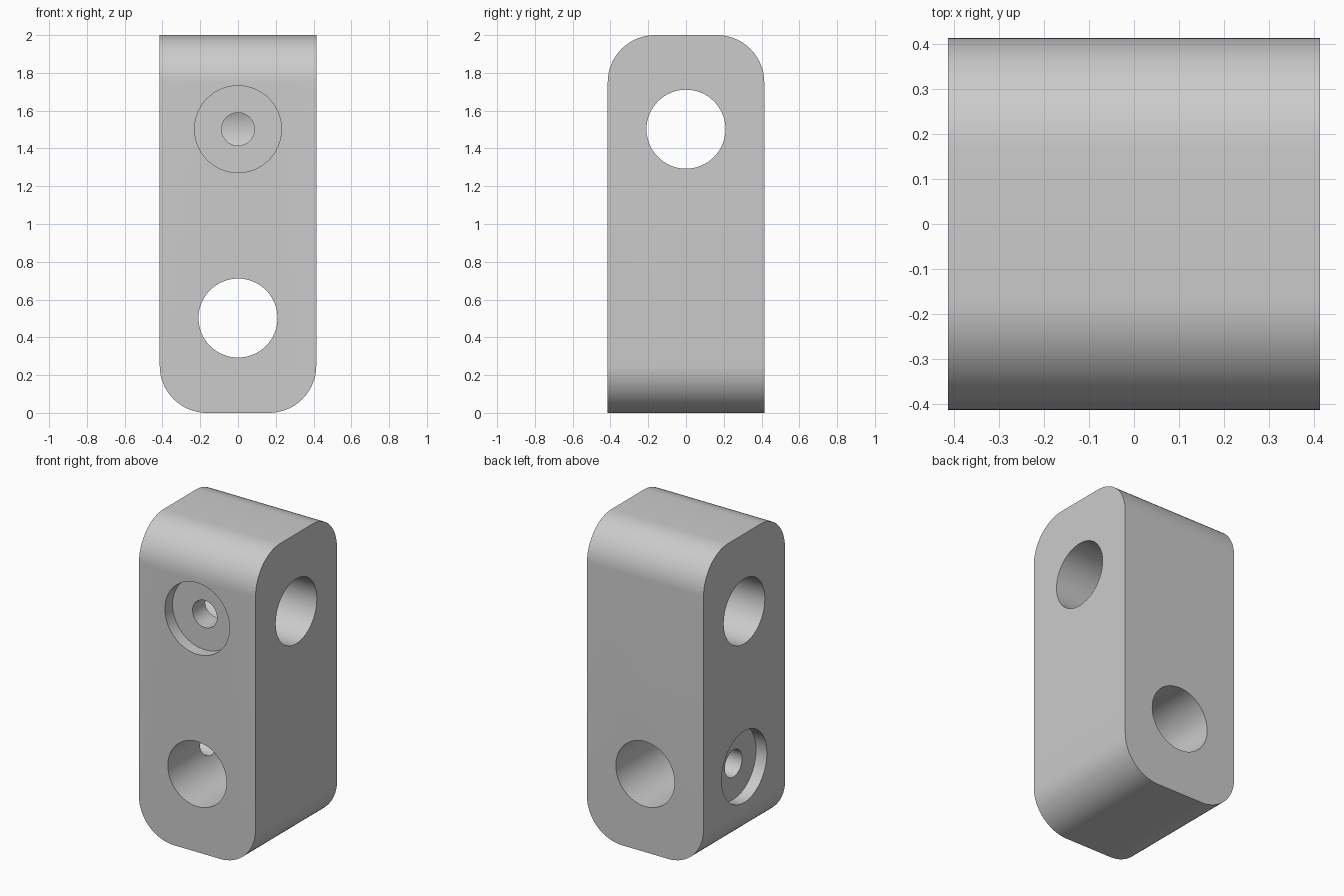
import bpy
import bmesh
import math

if "Cube" in bpy.data.objects:
    bpy.data.objects.remove(bpy.data.objects["Cube"], do_unlink=True)

HALF = 0.4145       # half width and half depth of the block
HEIGHT = 2.0
ROUND = 0.25        # radius of the rounded ends
BORE, RECESS, PIN = 0.209, 0.23, 0.087
RECESS_DEPTH = 0.077

grey = bpy.data.materials.new("light grey")
grey.use_nodes = True
colour = (0.6, 0.6, 0.6, 1)
grey.diffuse_color = colour
grey.node_tree.nodes["Principled BSDF"].inputs["Base Color"].default_value = colour

# Block: top rounded across y, bottom rounded across x
bm = bmesh.new()
bmesh.ops.create_cube(bm, size=1)
for v in bm.verts:
    v.co.x *= 2 * HALF
    v.co.y *= 2 * HALF
    v.co.z = (v.co.z + 0.5) * HEIGHT


def is_end_edge(edge):
    a, b = (v.co for v in edge.verts)
    if abs(a.z - b.z) > 0.1:
        return False
    along_x = abs(a.x - b.x) > 0.1
    return along_x == (a.z > HEIGHT / 2)


bmesh.ops.bevel(bm, geom=[e for e in bm.edges if is_end_edge(e)], offset=ROUND,
                offset_type='OFFSET', segments=16, profile=0.5, affect='EDGES')
mesh = bpy.data.meshes.new("link_block")
bm.to_mesh(mesh)
bm.free()
block = bpy.data.objects.new("link_block", mesh)
bpy.context.collection.objects.link(block)
mesh.materials.append(grey)


# Round cutter running from start to end along the x or y axis
def cut_hole(name, axis, z, radius, start, end):
    middle = (start + end) / 2
    on_x = axis == 'X'
    bpy.ops.mesh.primitive_cylinder_add(
        vertices=64, radius=radius, depth=end - start,
        location=(middle if on_x else 0, 0 if on_x else middle, z),
        rotation=(0, math.pi / 2, 0) if on_x else (math.pi / 2, 0, 0))
    cutter = bpy.context.object
    cutter.name = name
    cutter.hide_render = True
    cutter.data.materials.append(grey)
    mod = block.modifiers.new(name, 'BOOLEAN')
    mod.operation = 'DIFFERENCE'
    mod.solver = 'EXACT'
    mod.object = cutter
    bpy.context.view_layer.objects.active = block
    bpy.ops.object.modifier_apply(modifier=name)
    bpy.data.objects.remove(cutter, do_unlink=True)


# Each end has a through bore, with a recessed pin hole meeting it at right angles
for end_name, z, bore_axis, pin_axis in (("upper", 1.502, 'X', 'Y'),
                                         ("lower", 0.502, 'Y', 'X')):
    cut_hole(end_name + "_bore", bore_axis, z, BORE, -1, 1)
    cut_hole(end_name + "_recess", pin_axis, z, RECESS, -1, -HALF + RECESS_DEPTH)
    cut_hole(end_name + "_pin_hole", pin_axis, z, PIN, -1, 0)

# Smooth the curves, keep the rims sharp
bpy.ops.object.select_all(action='DESELECT')
block.select_set(True)
bpy.context.view_layer.objects.active = block
bpy.ops.object.shade_smooth_by_angle(angle=math.radians(30))
